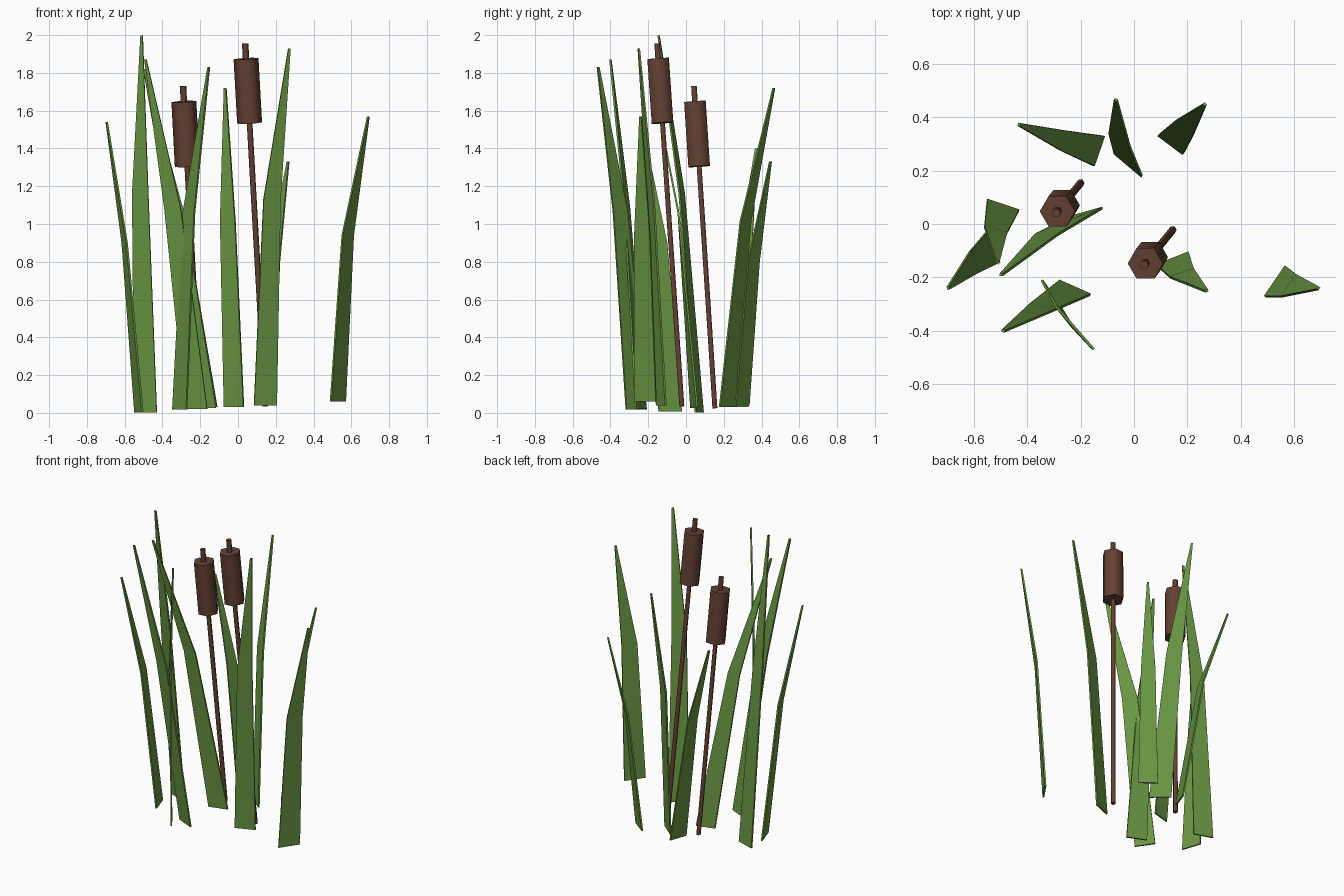
import bpy, bmesh, math
from mathutils import Vector, Matrix

if "Cube" in bpy.data.objects:
    bpy.data.objects.remove(bpy.data.objects["Cube"])


def material(name, rgb):
    m = bpy.data.materials.new(name)
    m.diffuse_color = (*rgb, 1)
    m.use_nodes = True
    m.node_tree.nodes["Principled BSDF"].inputs["Base Color"].default_value = m.diffuse_color
    return m


GREEN = material("leaf green", (0.14, 0.30, 0.055))
BROWN = material("reed brown", (0.127, 0.052, 0.032))


def finish(name, bm, mat, angle):
    bmesh.ops.recalc_face_normals(bm, faces=bm.faces)
    me = bpy.data.meshes.new(name)
    bm.to_mesh(me)
    bm.free()
    me.materials.append(mat)
    ob = bpy.data.objects.new(name, me)
    bpy.context.collection.objects.link(ob)
    bpy.ops.object.select_all(action='DESELECT')
    ob.select_set(True)
    bpy.context.view_layer.objects.active = ob
    bpy.ops.object.shade_smooth_by_angle(angle=math.radians(angle))
    return ob


def blade(name, base, base_z, mid, mid_z, tip, thick=0.01):
    """Thin two-segment leaf: base edge, bend edge, narrow tip, given thickness."""
    (ax, ay, bx, by), (cx, cy, dx, dy) = base, mid
    a, b = Vector((ax, ay, base_z)), Vector((bx, by, base_z))
    c, d = Vector((cx, cy, mid_z)), Vector((dx, dy, mid_z))
    side = (d - c).normalized() * 0.006
    t = Vector(tip)
    rows = [(a, b), (c, d), (t - side, t + side)]
    # thickness runs across the leaf, level with the ground
    off = Vector((-side.y, side.x, 0)).normalized() * thick / 2
    bm = bmesh.new()
    rings = [[bm.verts.new(p) for p in (l - off, r - off, r + off, l + off)]
             for l, r in rows]
    for lo, hi in zip(rings, rings[1:]):
        for i in range(4):
            j = (i + 1) % 4
            bm.faces.new((lo[i], lo[j], hi[j], hi[i]))
    bm.faces.new(rings[0][::-1])
    bm.faces.new(rings[-1])
    finish(name, bm, GREEN, 30)


def rod(name, start, end, radius):
    """Six-sided rod between two points, corners pointing along x."""
    axis = end - start
    bm = bmesh.new()
    bmesh.ops.create_cone(bm, cap_ends=True, segments=6, radius1=radius,
                          radius2=radius, depth=axis.length,
                          matrix=Matrix.Rotation(math.pi / 6, 4, 'Z'))
    xs = max(v.co.x for v in bm.verts)
    if xs < radius * 0.95:
        bmesh.ops.rotate(bm, verts=bm.verts, matrix=Matrix.Rotation(math.pi / 6, 3, 'Z'))
    turn = Vector((0, 0, 1)).rotation_difference(axis).to_matrix().to_4x4()
    bmesh.ops.transform(bm, verts=bm.verts,
                        matrix=Matrix.Translation((start + end) / 2) @ turn)
    finish(name, bm, BROWN, 65)


# Leaves: base edge, base height, bend edge, bend height, tip
LEAVES = {
    "tall_left_leaf": ((-.55, .09, -.43, .05), .002, (-.56, -.01, -.475, -.035), 1.16, (-.51, -.145, 1.998)),
    "tall_right_leaf": ((.085, -.155, .205, -.107), .04, (.135, -.20, .225, -.17), 1.13, (.272, -.25, 1.93)),
    "front_left_leaf": ((-.28, -.213, -.163, -.265), .02, (-.39, -.30, -.303, -.325), 1.085, (-.49, -.40, 1.87)),
    "front_leaf": ((-.345, -.21, -.272, -.317), .018, (-.29, -.31, -.23, -.385), 1.06, (-.155, -.465, 1.83)),
    "centre_leaf": ((-.235, .027, -.117, .06), .027, (-.37, -.04, -.285, -.04), 1.06, (-.497, -.19, 1.82)),
    "back_leaf": ((-.073, .265, .03, .178), .032, (-.093, .342, -.015, .288), 1.015, (-.068, .465, 1.72)),
    "far_right_leaf": ((.49, -.272, .568, -.158), .06, (.552, -.272, .61, -.19), .94, (.69, -.24, 1.57)),
    "far_left_leaf": ((-.505, -.145, -.545, -.022), .007, (-.588, -.185, -.612, -.10), .9, (-.695, -.24, 1.54)),
    "back_right_leaf": ((.09, .333, .185, .262), .04, (.155, .387, .22, .328), .8, (.265, .447, 1.33)),
    "back_left_leaf": ((-.113, .33, -.152, .217), .03, (-.257, .35, -.275, .275), .87, (-.43, .372, 1.40)),
}
for name, spec in LEAVES.items():
    blade(name, *spec)


# Reeds: slim leaning stem, thick hexagonal head, short spike on top
REEDS = {
    "left_reed": ((-.20, .153, .025), (-.291, .042, 1.73), 1.305, 1.648),
    "right_reed": ((.145, -.022, .035), (.038, -.153, 1.955), 1.535, 1.875),
}
for name, (foot, top, head_lo, head_hi) in REEDS.items():
    foot, top = Vector(foot), Vector(top)

    def at(z):
        return foot.lerp(top, (z - foot.z) / (top.z - foot.z))

    rod(name + "_stem", foot, at(head_lo + 0.02), 0.015)
    rod(name + "_head", at(head_lo), at(head_hi), 0.066)
    rod(name + "_spike", at(head_hi - 0.02), top, 0.017)
